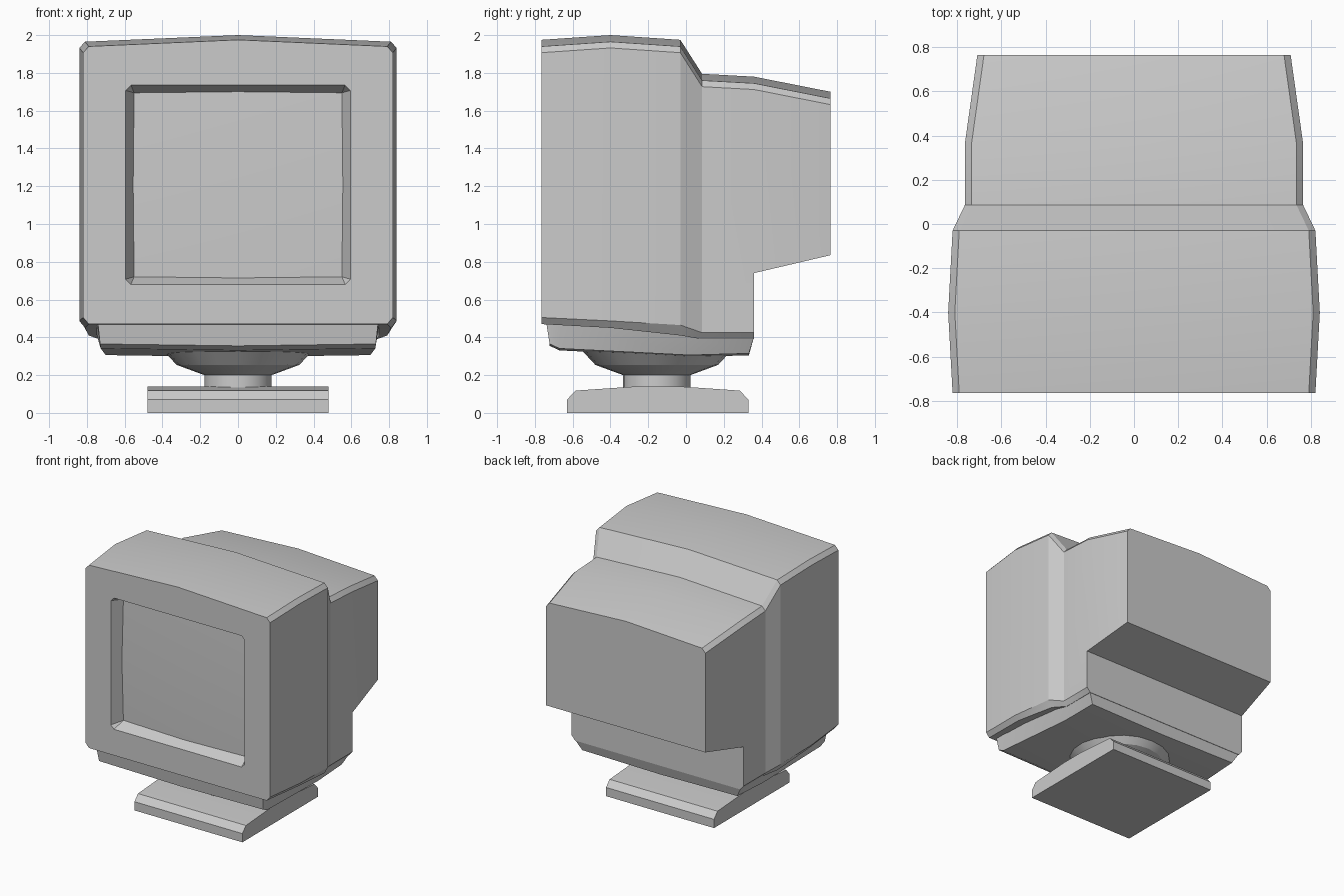
import bpy, bmesh, math
from mathutils import Vector

if "Cube" in bpy.data.objects:
    bpy.data.objects.remove(bpy.data.objects["Cube"])


def finish(name, bm, recalc=True):
    if recalc:
        bmesh.ops.recalc_face_normals(bm, faces=bm.faces)
    me = bpy.data.meshes.new(name)
    bm.to_mesh(me)
    bm.free()
    me.shade_smooth()
    me.set_sharp_from_angle(angle=math.radians(20))
    ob = bpy.data.objects.new(name, me)
    bpy.context.collection.objects.link(ob)
    return ob


def loft(bm, rings):
    """Skin closed rings of equal size; returns the vertex rings."""
    vr = [[bm.verts.new(p) for p in r] for r in rings]
    for a, b in zip(vr, vr[1:]):
        for i in range(len(a)):
            j = (i + 1) % len(a)
            bm.faces.new((a[i], a[j], b[j], b[i]))
    return vr


# Housing: cross-sections from front to back, with chamfered long edges
C = 0.03


def section(y, hw, top, low, keel):
    half = [(hw - C, top - 0.035), (hw, top - 0.068), (hw, low), (hw - C, keel)]
    pts = [(0, top)] + half + [(-x, z) for x, z in reversed(half)]
    return [Vector((x, y, z)) for x, z in pts]


stations = [
    (-0.765, 0.82, 1.975, 0.505, 0.47),
    (-0.40, 0.84, 2.00, 0.487, 0.45),
    (-0.03, 0.82, 1.975, 0.465, 0.41),
    (0.085, 0.765, 1.795, 0.425, 0.39),
    (0.36, 0.765, 1.78, 0.425, 0.39),
    (0.36, 0.765, 1.78, 0.74, 0.74),     # step up to the tube overhang
    (0.765, 0.708, 1.70, 0.835, 0.835),
]
bm = bmesh.new()
rings = loft(bm, [section(*s) for s in stations])
bm.faces.new(rings[-1])

# Screen recess: clipped-corner opening narrowing to the glass
YF, ZC = -0.765, 1.2075
OX, OZ, K = 0.595, 0.5275, 0.028
IX, IZ = 0.55, 0.487
corners = [(1, 1), (-1, 1), (-1, -1), (1, -1)]
outer, inner = [], []
for i, (sx, sz) in enumerate(corners):
    pair = [(sx * OX, sz * (OZ - K)), (sx * (OX - K), sz * OZ)]
    if i % 2:
        pair.reverse()
    outer.append([bm.verts.new((x, YF, ZC + z)) for x, z in pair])
    nx, nz = corners[(i + 1) % 4]
    mx, mz = (sx + nx) / 2, (sz + nz) / 2
    inner.append([bm.verts.new((sx * IX, -0.67, ZC + sz * IZ)),
                  bm.verts.new((mx * (IX + 0.005), -0.682, ZC + mz * (IZ + 0.006)))])
for i in range(4):
    j = (i + 1) % 4
    bm.faces.new((outer[i][0], outer[i][1], inner[i][0]))
    bm.faces.new((outer[i][1], outer[j][0], inner[j][0], inner[i][1], inner[i][0]))
glass_rim = [v.co.copy() for pair in inner for v in pair]
hole = [v for pair in outer for v in pair]

# Front bezel face between the outline and the opening
edges = []
for loop in (rings[0], hole):
    for i, v in enumerate(loop):
        w = loop[(i + 1) % len(loop)]
        edges.append(bm.edges.get((v, w)) or bm.edges.new((v, w)))
bmesh.ops.triangle_fill(bm, use_beauty=True, edges=edges, normal=(0, -1, 0))
bmesh.ops.remove_doubles(bm, verts=bm.verts, dist=1e-5)
bmesh.ops.dissolve_degenerate(bm, dist=1e-5, edges=bm.edges)
finish("housing", bm)

# Gently bulging screen glass
bm = bmesh.new()
rim = [bm.verts.new(p) for p in glass_rim]
mid = bm.verts.new((0, -0.695, ZC))
for i in range(0, 8, 2):
    bm.faces.new((rim[i - 1], mid, rim[i + 1], rim[i]))
bm.normal_update()
if sum(f.normal.y for f in bm.faces) > 0:
    bmesh.ops.reverse_faces(bm, faces=bm.faces)
finish("screen", bm, recalc=False)

# Lower skirt under the housing: (top y, z, half width), (bottom y, z, half width)
skirt = [
    ((-0.74, 0.48, 0.742), (-0.722, 0.355, 0.73)),
    ((-0.66, 0.48, 0.748), (-0.67, 0.331, 0.727)),
    ((-0.02, 0.42, 0.75), (0.02, 0.296, 0.70)),
    ((0.358, 0.395, 0.735), (0.333, 0.305, 0.69)),
]
bm = bmesh.new()
rings = loft(bm, [[(-t[2], t[0], t[1]), (t[2], t[0], t[1]),
                   (b[2], b[0], b[1] + 0.01), (0, b[0], b[1]), (-b[2], b[0], b[1] + 0.01)]
                  for t, b in skirt])
bm.faces.new(rings[0])
bm.faces.new(rings[-1])
finish("skirt", bm)

# Swivel bowl and neck, turned around a vertical axis
N = 20
bm = bmesh.new()
rings = loft(bm, [[(r * math.cos(2 * math.pi * k / N), -0.155 + r * math.sin(2 * math.pi * k / N), z)
                   for k in range(N)]
                  for r, z in [(0.178, 0.125), (0.178, 0.20), (0.325, 0.254), (0.40, 0.335)]])
bm.faces.new(rings[0])
bm.faces.new(rings[-1])
finish("swivel", bm)

# Foot plate: side profile extruded across x
profile = [(-0.63, 0), (-0.63, 0.07), (-0.585, 0.118), (-0.25, 0.141),
           (-0.05, 0.141), (0.285, 0.118), (0.33, 0.07), (0.33, 0)]
bm = bmesh.new()
rings = loft(bm, [[(x, y, z) for y, z in profile] for x in (-0.48, 0.48)])
bm.faces.new(rings[0])
bm.faces.new(rings[1])
finish("foot_plate", bm)
